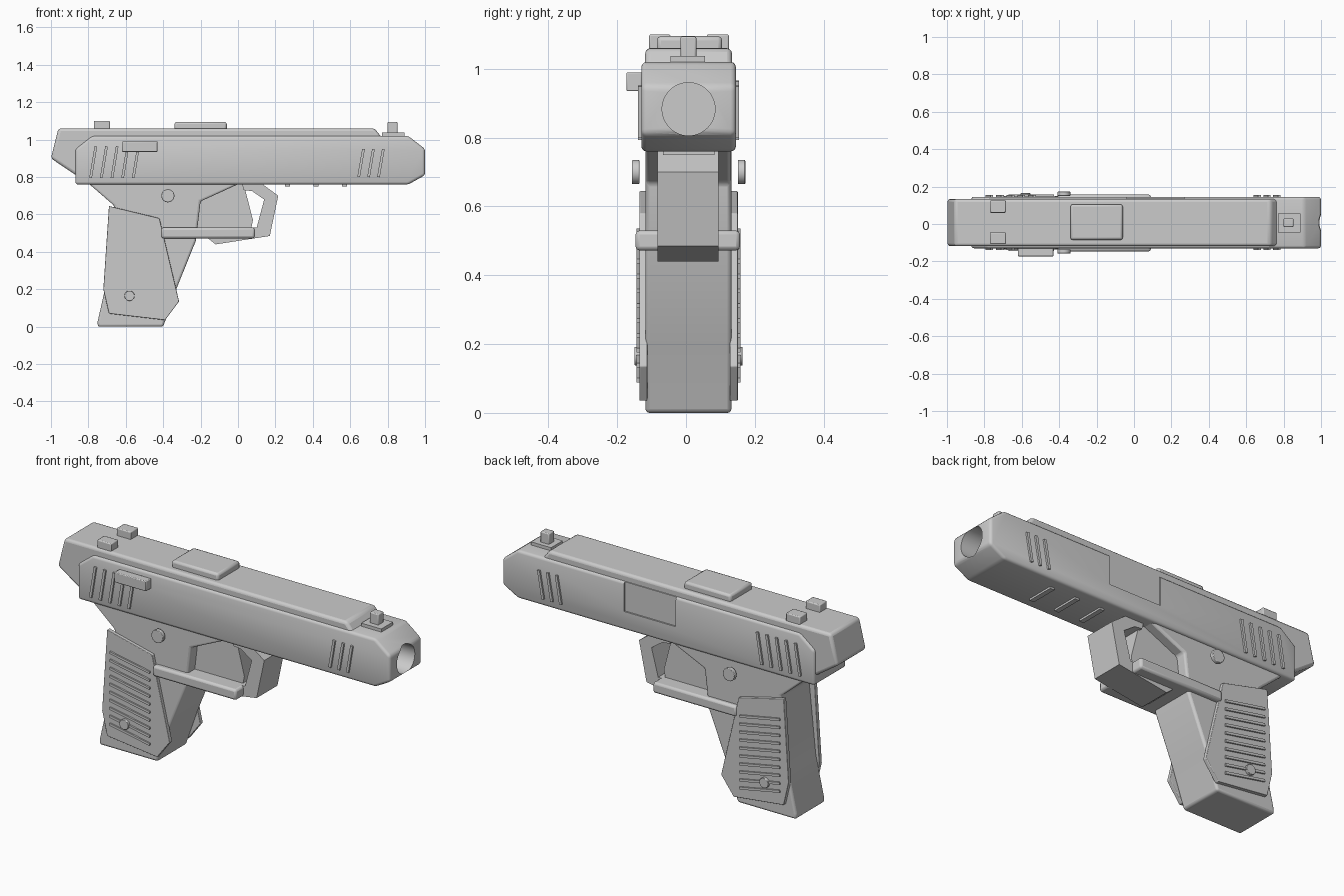
import bpy, bmesh, math
from mathutils import Vector, Matrix

default = bpy.data.objects.get("Cube")
if default:
    bpy.data.objects.remove(default, do_unlink=True)

MID = 0.0075          # centre plane of the body
SIDES = ((-1, "right"), (1, "left"))
parts = []

grey = bpy.data.materials.new("plain_grey")
grey.use_nodes = True
grey.diffuse_color = (0.6, 0.6, 0.6, 1)
grey.node_tree.nodes["Principled BSDF"].inputs["Base Color"].default_value = (0.6, 0.6, 0.6, 1)


def add(name, bm, bevel=0.0, segments=3):
    """Turn a bmesh into an object, with rounded edges if asked."""
    bmesh.ops.recalc_face_normals(bm, faces=bm.faces)
    mesh = bpy.data.meshes.new(name)
    bm.to_mesh(mesh)
    bm.free()
    mesh.materials.append(grey)
    obj = bpy.data.objects.new(name, mesh)
    bpy.context.collection.objects.link(obj)
    if bevel:
        mod = obj.modifiers.new("round_edges", "BEVEL")
        mod.width, mod.segments = bevel, segments
        mod.limit_method, mod.angle_limit = "ANGLE", math.radians(25)
    parts.append(obj)
    return obj


def extrude(name, profile, y0, y1, bevel=0.0):
    """Side profile in x and z, extruded from y0 to y1."""
    bm = bmesh.new()
    face = bm.faces.new([bm.verts.new((x, y0, z)) for x, z in profile])
    moved = bmesh.ops.extrude_face_region(bm, geom=[face])["geom"]
    verts = [v for v in moved if isinstance(v, bmesh.types.BMVert)]
    bmesh.ops.translate(bm, verts=verts, vec=(0, y1 - y0, 0))
    return add(name, bm, bevel)


def box(name, low, high, bevel=0.0):
    low, high = Vector(low), Vector(high)
    bm = bmesh.new()
    bmesh.ops.create_cube(bm, size=1)
    bmesh.ops.scale(bm, verts=bm.verts, vec=high - low)
    bmesh.ops.translate(bm, verts=bm.verts, vec=(low + high) / 2)
    return add(name, bm, bevel, 2)


def cylinder(name, centre, radius, depth, axis, bevel=0.0):
    bm = bmesh.new()
    bmesh.ops.create_cone(bm, cap_ends=True, segments=48, radius1=radius, radius2=radius, depth=depth)
    turn = Matrix.Rotation(math.pi / 2, 4, axis)
    bmesh.ops.transform(bm, matrix=Matrix.Translation(centre) @ turn, verts=bm.verts)
    return add(name, bm, bevel, 2)


def cut(target, cutter):
    """Subtract the cutter for good and delete it."""
    mod = target.modifiers.new("cut", "BOOLEAN")
    mod.operation, mod.solver, mod.object = "DIFFERENCE", "EXACT", cutter
    bpy.context.view_layer.update()
    graph = bpy.context.evaluated_depsgraph_get()
    mesh = bpy.data.meshes.new_from_object(target.evaluated_get(graph))
    target.modifiers.clear()
    target.data = mesh
    parts.remove(cutter)
    bpy.data.objects.remove(cutter, do_unlink=True)


# Slide, with the bore and the side port
slide = extrude("slide", [(-0.87, 0.76), (0.91, 0.76), (1.0, 0.81), (1.0, 0.95), (0.91, 1.02),
                          (-0.78, 1.02), (-0.87, 0.95)], MID - 0.1375, MID + 0.1375, 0.015)
cut(slide, cylinder("bore_cutter", (0.95, MID, 0.883), 0.077, 0.36, "Y"))
cut(slide, box("port_cutter", (-0.04, 0.137, 0.86), (0.27, 0.2, 1.1)))

# Raised top of the slide with the rear end
extrude("upper_body", [(-1.0, 0.9), (-0.96, 1.06), (0.73, 1.06), (0.77, 1.01), (0.74, 0.78), (-0.8, 0.765)],
        MID - 0.126, MID + 0.126, 0.015)

# Frame and grip core
extrude("frame", [(-0.81, 0.775), (-0.66, 0.645), (-0.70, 0.25), (-0.75, 0.03), (-0.75, 0.0), (-0.40, 0.0),
                  (-0.33, 0.2), (-0.225, 0.46), (-0.20, 0.67), (0.03, 0.775)], -0.118, 0.132, 0.012)

# Trigger guard, trigger and the rail beside them
extrude("trigger_guard", [(0.02, 0.77), (0.12, 0.77), (0.215, 0.70), (0.17, 0.485), (-0.12, 0.44), (-0.17, 0.48),
                          (-0.23, 0.53), (0.10, 0.53), (0.14, 0.68), (0.075, 0.725), (0.03, 0.73)], -0.083, 0.095)
extrude("trigger", [(-0.23, 0.52), (0.07, 0.52), (0.08, 0.57), (0.03, 0.765), (-0.02, 0.765), (-0.23, 0.67)],
        -0.06, 0.075)
box("guard_rail", (-0.41, -0.147, 0.472), (0.09, 0.157, 0.53), 0.012)

# Sights and the top plate
box("top_plate", (-0.34, -0.085, 1.04), (-0.06, 0.105, 1.095), 0.012)
box("rear_sight_left", (-0.77, 0.06, 1.04), (-0.685, 0.125, 1.1), 0.005)
box("rear_sight_right", (-0.77, -0.107, 1.04), (-0.685, -0.045, 1.1), 0.005)
box("front_sight_base", (0.77, -0.045, 1.01), (0.89, 0.055, 1.037))
box("front_sight_post", (0.8, -0.016, 1.03), (0.852, 0.03, 1.094), 0.005)

# Catch lever on the right side
box("catch_lever", (-0.62, -0.173, 0.935), (-0.43, -0.128, 0.99), 0.004)


def slanted_bar(name, start, end, width, y0, y1):
    """Thin raised bar between two points of the side profile."""
    a, b = Vector(start), Vector(end)
    n = (b - a).normalized().orthogonal() * width / 2
    return extrude(name, [a + n, b + n, b - n, a - n], y0, y1)


for s, side in SIDES:
    def out(d):
        return MID + s * d

    # Pin
    cylinder("pin_" + side, (-0.375, out(0.154), 0.70), 0.035, 0.022, "X", 0.003)

    # Grip panel with ridges and a screw
    extrude("grip_panel_" + side, [(-0.69, 0.645), (-0.42, 0.58), (-0.315, 0.135), (-0.39, 0.035),
                                   (-0.69, 0.07), (-0.72, 0.2)], out(0.12), out(0.143), 0.003)
    for i in range(10):
        z = 0.53 - i * 0.0432
        slanted_bar(f"grip_ridge_{side}_{i + 1}", (-0.67, z), (-0.43, z - 0.046), 0.013, out(0.135), out(0.151))
    cylinder("grip_screw_" + side, (-0.58, out(0.147), 0.165), 0.027, 0.02, "X", 0.002)

    # Slide serrations, rear and front
    for i in range(5):
        x = -0.788 + i * 0.057
        slanted_bar(f"rear_serration_{side}_{i + 1}", (x, 0.795), (x + 0.028, 0.965), 0.014, out(0.13), out(0.147))
    for i in range(3):
        x = 0.645 + i * 0.053
        slanted_bar(f"front_serration_{side}_{i + 1}", (x, 0.80), (x + 0.026, 0.95), 0.014, out(0.13), out(0.147))

# Bars under the slide
for i in range(3):
    x = 0.265 + i * 0.152
    box(f"under_bar_{i + 1}", (x - 0.013, MID - 0.075, 0.75), (x + 0.013, MID + 0.075, 0.78))

# Smooth rounded edges, keep sharp ones
bpy.ops.object.select_all(action="DESELECT")
for obj in parts:
    obj.select_set(True)
bpy.context.view_layer.objects.active = slide
bpy.ops.object.shade_smooth_by_angle(angle=math.radians(30))
